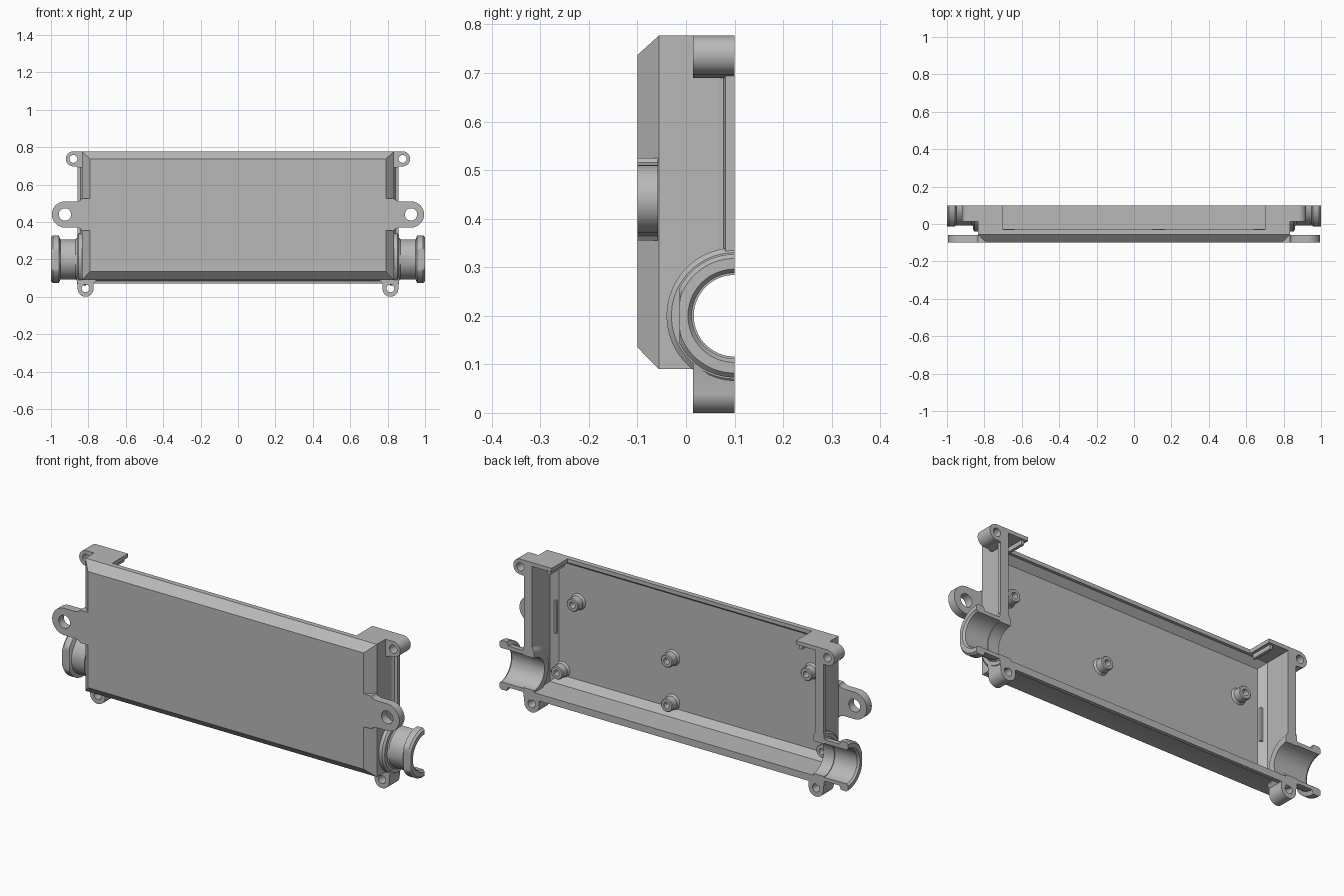
import bpy, bmesh
from math import sin, cos, pi, radians

cube = bpy.data.objects.get("Cube")
if cube:
    bpy.data.objects.remove(cube)

grey = bpy.data.materials.new("plain_grey")
grey.use_nodes = True
tone = (0.48, 0.48, 0.48, 1)
grey.diffuse_color = tone
grey.node_tree.nodes["Principled BSDF"].inputs["Base Color"].default_value = tone
parts = []


def finish(name, bm):
    bmesh.ops.recalc_face_normals(bm, faces=bm.faces)
    mesh = bpy.data.meshes.new(name)
    bm.to_mesh(mesh)
    bm.free()
    obj = bpy.data.objects.new(name, mesh)
    bpy.context.collection.objects.link(obj)
    mesh.materials.append(grey)
    parts.append(obj)
    return obj


def box(name, x, y, z):
    bm = bmesh.new()
    bmesh.ops.create_cube(bm, size=1)
    for v in bm.verts:
        v.co = [r[0] if c < 0 else r[1] for c, r in zip(v.co, (x, y, z))]
    return finish(name, bm)


def loft(name, rings):
    """Join closed rings of points and cap both ends."""
    bm = bmesh.new()
    loops = [[bm.verts.new(p) for p in ring] for ring in rings]
    n = len(loops[0])
    for a, b in zip(loops, loops[1:]):
        for i in range(n):
            j = (i + 1) % n
            bm.faces.new((a[i], a[j], b[j], b[i]))
    bm.faces.new(loops[0])
    bm.faces.new(loops[-1])
    return finish(name, bm)


def prism(name, outline, y0, y1):
    return loft(name, [[(x, y, z) for x, z in outline] for y in (y0, y1)])


def circle(cx, cz, r, start=0, end=2 * pi, n=32):
    return [(cx + r * cos(start + (end - start) * i / n),
             cz + r * sin(start + (end - start) * i / n)) for i in range(n)]


def cut(obj, cutter):
    """Subtract the cutter from the object, then drop it."""
    mod = obj.modifiers.new("cut", 'BOOLEAN')
    mod.operation = 'DIFFERENCE'
    mod.solver = 'EXACT'
    mod.object = cutter
    bpy.context.view_layer.update()
    graph = bpy.context.evaluated_depsgraph_get()
    mesh = bpy.data.meshes.new_from_object(obj.evaluated_get(graph))
    obj.modifiers.clear()
    obj.data = mesh
    parts.remove(cutter)
    bpy.data.objects.remove(cutter)


def half_lathe(name, side, profile, flat=-1.0, steps=40):
    """Half turn of an (x, radius) profile about the cable axis."""
    rings = []
    for i in range(steps + 1):
        t = -pi / 2 + pi * i / steps
        rings.append([(side * x, max(0.1 - r * cos(t), flat), 0.2 + r * sin(t))
                      for x, r in profile])
    return loft(name, rings)


# Tray shell: outer rings from front to rim, then inner rings back down
levels = [(-0.1, 0.79, 0.135, 0.737), (-0.056, 0.835, 0.09, 0.777),
          (0.065, 0.835, 0.09, 0.777), (0.077, 0.842, 0.085, 0.777),
          (0.081, 0.858, 0.07, 0.777), (0.1, 0.858, 0.07, 0.777),
          (0.1, 0.812, 0.106, 0.757), (-0.045, 0.812, 0.106, 0.757),
          (-0.076, 0.78, 0.14, 0.727)]
shell = loft("tray_shell", [[(-w, y, lo), (w, y, lo), (w, y, hi), (-w, y, hi)]
                            for y, w, lo, hi in levels])

# Opening in the top wall
cut(shell, box("top_cutter", (-0.7, 0.7), (-0.03, 0.2), (0.7, 0.9)))

for s, label in ((1, "left"), (-1, "right")):
    # Cable port: opening, wall boss, neck and end collar
    bore = [(0.1 + 0.0885 * cos(a), 0.2 + 0.0885 * sin(a))
            for a in [2 * pi * i / 64 for i in range(64)]]
    cut(shell, loft("bore_cutter", [[(s * x, y, z) for y, z in bore]
                                    for x in (0.74, 0.9)]))
    half_lathe(label + "_port_boss", s,
               [(0.8, 0.084), (0.8, 0.118), (0.815, 0.14), (0.853, 0.14),
                (0.862, 0.13), (0.862, 0.084)])
    half_lathe(label + "_port_neck", s,
               [(0.855, 0.088), (0.855, 0.12), (0.868, 0.107), (0.95, 0.107),
                (0.958, 0.127), (0.99, 0.127), (1.0, 0.118), (1.0, 0.096),
                (0.99, 0.088)], flat=-0.013)

    # Mounting ear with flared root, flush with the front
    ear = [(0.785, 0.355), (0.835, 0.355), (0.842, 0.364), (0.86, 0.37)]
    ear += circle(0.925, 0.44, 0.07, -pi / 2, pi / 2)
    ear += [(0.925, 0.51), (0.86, 0.51), (0.842, 0.516), (0.835, 0.525), (0.785, 0.525)]
    # Upper and lower screw lugs
    upper = [(0.816, 0.69), (0.85, 0.69), (0.862, 0.696)]
    upper += circle(0.88, 0.737, 0.04, -pi / 2, pi / 2) + [(0.88, 0.777), (0.816, 0.777)]
    lower = [(0.865, 0.105), (0.76, 0.105), (0.76, 0.085), (0.772, 0.07)]
    lower += circle(0.815, 0.042, 0.042, pi, 2 * pi) + [(0.857, 0.042), (0.86, 0.08)]
    for name, outline, cx, cz, r, y0, y1 in (
            ("mounting_ear", ear, 0.925, 0.44, 0.033, -0.1, -0.058),
            ("upper_lug", upper, 0.88, 0.737, 0.021, 0.014, 0.1),
            ("lower_lug", lower, 0.815, 0.045, 0.021, 0.014, 0.1)):
        lug = prism(label + "_" + name, [(s * x, z) for x, z in outline], y0, y1)
        cut(lug, prism("hole_cutter", circle(s * cx, cz, r), y0 - 0.1, y1 + 0.1))

    # Rib along the free edge of the top corner tab
    box(label + "_tab_rib", sorted((s * 0.715, s * 0.73)), (-0.03, 0.09), (0.735, 0.76))

# Screw standoffs inside the tray
stands = [(s * x, z) for s in (1, -1) for x, z in ((0.67, 0.545), (0.76, 0.17))]
stands += [(0.13, 0.4), (0.13, 0.17)]
for x, z in stands:
    steps = ((-0.08, 0.044), (-0.066, 0.034), (-0.03, 0.034), (-0.026, 0.03),
             (-0.026, 0.016), (-0.07, 0.016))
    loft("standoff", [[(px, y, pz) for px, pz in circle(x, z, r, n=24)]
                      for y, r in steps])

# Smooth the round faces, keep the edges crisp
bpy.ops.object.select_all(action='DESELECT')
for obj in parts:
    obj.select_set(True)
bpy.context.view_layer.objects.active = shell
bpy.ops.object.shade_smooth_by_angle(angle=radians(30))
